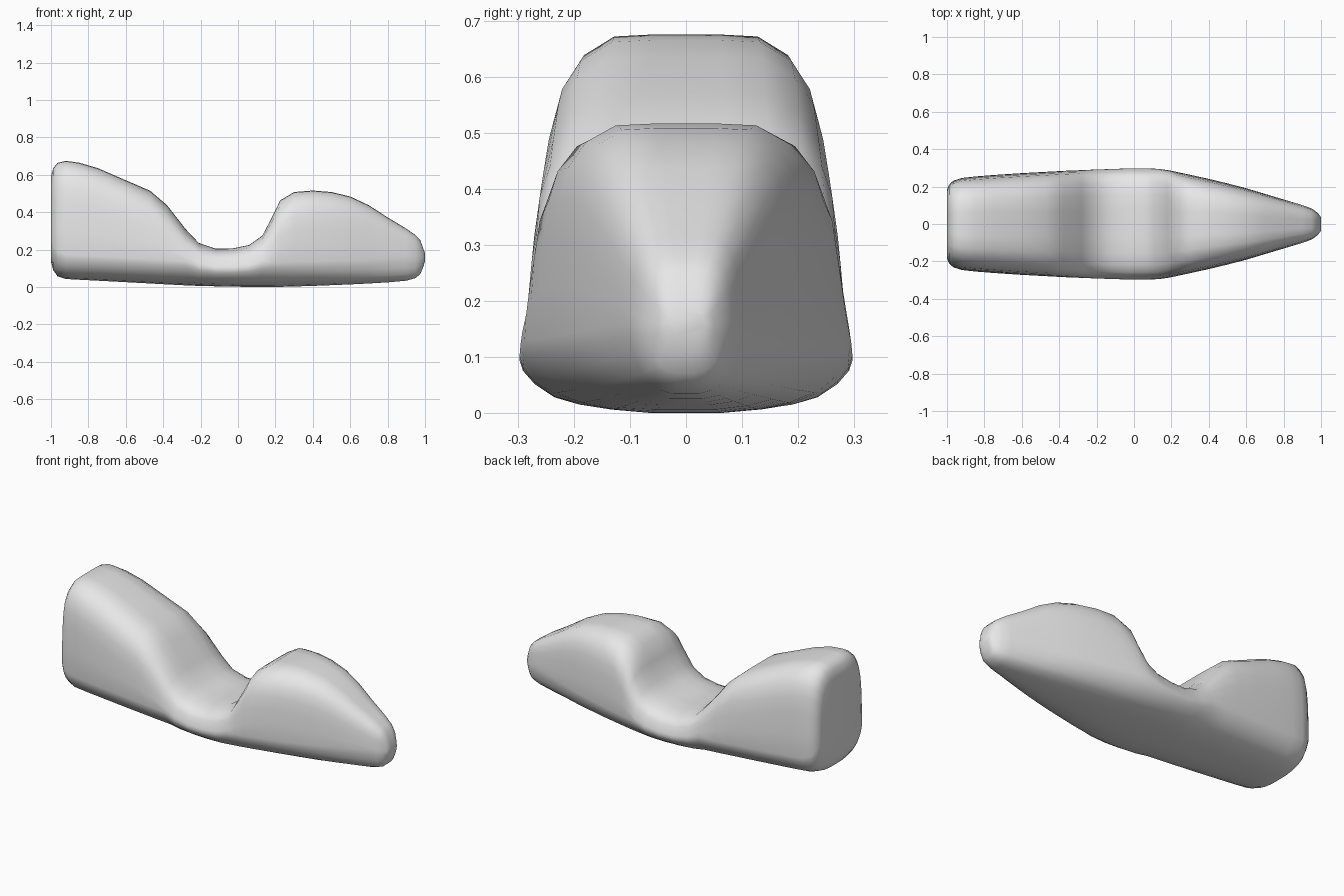
import bpy, bmesh

# Stations along the length: x, half width, bottom z, top z
STATIONS = [
    (-1.0, .185, .135, .59), (-.988, .212, .09, .635), (-.965, .232, .058, .664),
    (-.92, .246, .043, .675), (-.85, .254, .039, .665), (-.75, .262, .034, .636),
    (-.6, .272, .026, .571), (-.47, .279, .019, .515), (-.38, .284, .014, .438),
    (-.28, .288, .009, .31), (-.21, .291, .006, .236), (-.12, .294, .004, .205),
    (-.03, .297, .002, .206), (.06, .297, .001, .225), (.13, .295, 0, .275),
    (.18, .288, 0, .37), (.225, .279, .001, .463), (.3, .263, .003, .508),
    (.4, .241, .006, .516), (.5, .217, .01, .508), (.6, .191, .014, .484),
    (.7, .161, .019, .437), (.8, .131, .025, .372), (.9, .101, .034, .312),
    (.95, .083, .048, .277), (.975, .065, .07, .25), (.99, .05, .105, .208),
    (1.0, .036, .14, .18),
]
# Rounded corners: (fraction of half width, fraction of corner height)
LOWER = [(.22, 0), (.45, .05), (.64, .14), (.79, .28), (.91, .54), (.98, .8), (1, 1)]
UPPER = [(.97, 1), (.935, .65), (.87, .38), (.74, .16), (.52, .015), (.25, 0)]


def section(x, w, zb, zt):
    """Closed ring with soft lower and upper corners."""
    h = zt - zb
    low, up = min(.13, h * .45), min(.23, h * .4)
    half = [(f * w, zb + g * low) for f, g in LOWER]
    a, b = half[-1][1], zt - up
    half.append((w * .99, (a + b) / 2))
    half += [(f * w, zt - g * up) for f, g in UPPER]
    ring = half + [(-y, z) for y, z in reversed(half)]
    return [(x, y, z) for y, z in ring]


# Saddle-shaped body lofted through the stations
bm = bmesh.new()
rings = [[bm.verts.new(p) for p in section(*s)] for s in STATIONS]
n = len(rings[0])
for r0, r1 in zip(rings, rings[1:]):
    for i in range(n):
        j = (i + 1) % n
        bm.faces.new((r0[i], r0[j], r1[j], r1[i]))
bm.faces.new(rings[0])
bm.faces.new(rings[-1])
bmesh.ops.recalc_face_normals(bm, faces=bm.faces[:])
for f in bm.faces:
    f.smooth = True
mesh = bpy.data.meshes.new("body")
bm.to_mesh(mesh)
bm.free()

grey = bpy.data.materials.new("light grey")
grey.diffuse_color = (.8, .8, .8, 1)
mesh.materials.append(grey)
body = bpy.data.objects.new("body", mesh)
bpy.context.collection.objects.link(body)
